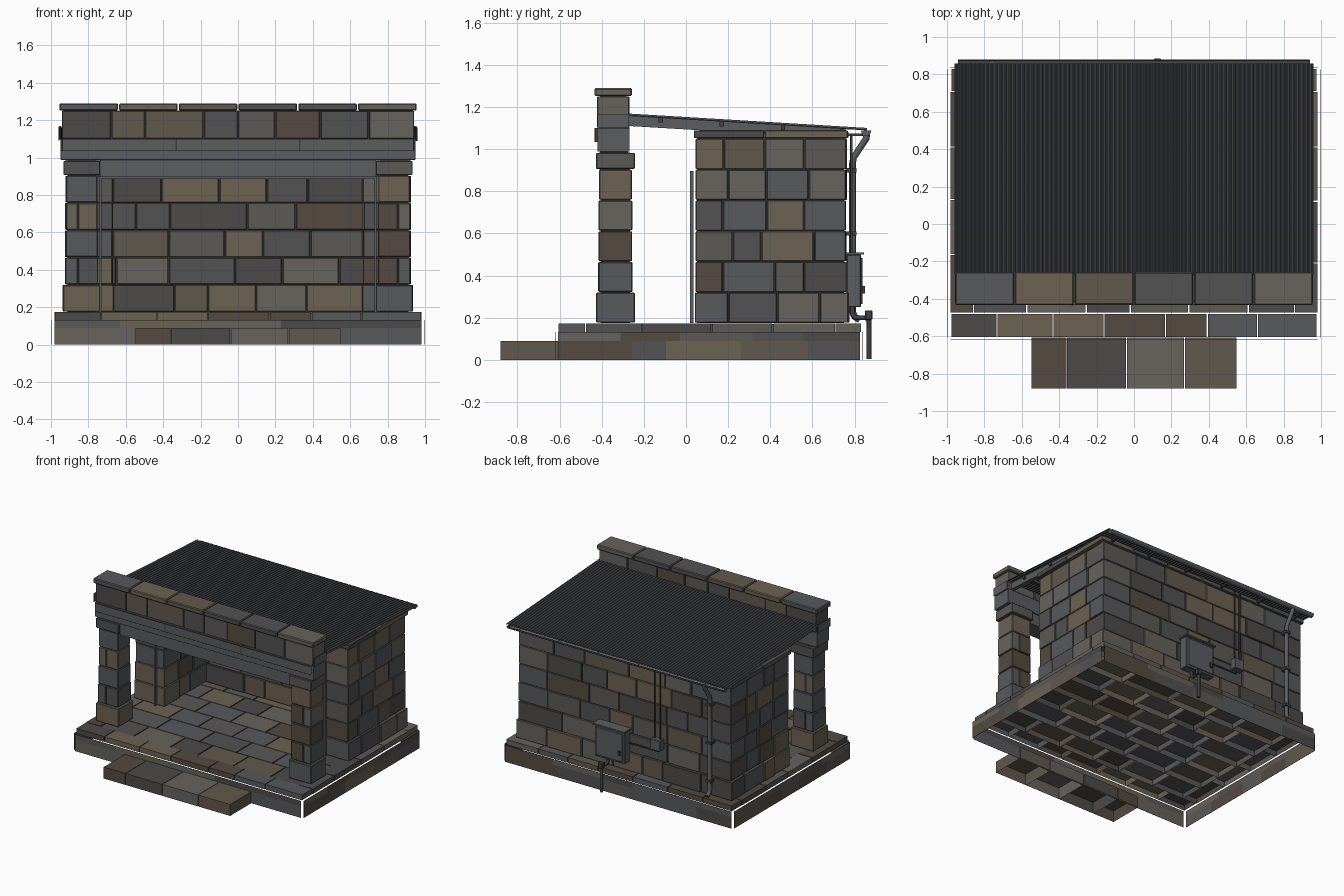
import bpy, bmesh, math, random
from mathutils import Vector

if "Cube" in bpy.data.objects:
    bpy.data.objects.remove(bpy.data.objects["Cube"])
random.seed(7)

def material(name, c):
    m = bpy.data.materials.new(name)
    m.diffuse_color = (*c, 1)
    m.use_nodes = True
    m.node_tree.nodes["Principled BSDF"].inputs["Base Color"].default_value = m.diffuse_color
    return m

STONE = [material("stone_%d" % i, c) for i, c in enumerate([
    (.12, .098, .075), (.105, .1, .093), (.075, .07, .065), (.095, .1, .108),
    (.155, .122, .088), (.09, .07, .052), (.135, .123, .108), (.085, .085, .085)])]
STEEL = material("steel", (.105, .11, .118))
ROOF = material("roof_metal", (.075, .08, .085))
DARK = material("dark_metal", (.05, .052, .055))
MORTAR = material("mortar", (.05, .046, .042))

class Part:
    """Collects boxes into one mesh object."""
    def __init__(self, name, mats):
        self.name, self.mats, self.bm = name, mats, bmesh.new()

    def box(self, x0, x1, y0, y1, z0, z1, open_bottom=False):
        v = [self.bm.verts.new((x, y, z)) for x in (x0, x1) for y in (y0, y1) for z in (z0, z1)]
        m = random.randrange(len(self.mats))
        faces = [(0, 1, 3, 2), (4, 6, 7, 5), (0, 4, 5, 1), (2, 3, 7, 6), (1, 5, 7, 3), (0, 2, 6, 4)]
        for f in faces[:5 if open_bottom else 6]:
            self.bm.faces.new([v[i] for i in f]).material_index = m

    def done(self, bevel=0):
        me = bpy.data.meshes.new(self.name)
        self.bm.to_mesh(me)
        self.bm.free()
        for m in self.mats:
            me.materials.append(m)
        ob = bpy.data.objects.new(self.name, me)
        bpy.context.collection.objects.link(ob)
        if bevel:
            b = ob.modifiers.new("bevel", 'BEVEL')
            b.width, b.segments = bevel, 1
        return ob

def block(name, mat, *dims, bevel=0):
    p = Part(name, [mat])
    p.box(*dims)
    return p.done(bevel)

def splits(a, b, w, jitter=.25):
    n = max(1, round((b - a) / w))
    cuts = [a] + [a + (b - a) * (i + random.uniform(-jitter, jitter)) / n for i in range(1, n)] + [b]
    return list(zip(cuts, cuts[1:]))

def row(p, axis, a, b, c, d, z0, z1, w, gap=.003, rough=.004, jitter=.25, open_bottom=False):
    """Row of stones along an axis from a to b, between c and d across it."""
    for s, e in splits(a, b, w, jitter):
        r, q = random.uniform(-rough, rough), random.uniform(-rough, rough)
        along, across = (s + gap, e - gap), (c + r, d + q)
        xy = along + across if axis == 'x' else across + along
        p.box(*xy, z0 + gap * .6, z1 - gap * .6, open_bottom)

def pipe(name, mat, pts, r):
    cu = bpy.data.curves.new(name, 'CURVE')
    cu.dimensions = '3D'
    cu.bevel_depth, cu.bevel_resolution, cu.use_fill_caps = r, 2, True
    s = cu.splines.new('POLY')
    s.points.add(len(pts) - 1)
    for q, c in zip(s.points, pts):
        q.co = (*c, 1)
    cu.materials.append(mat)
    ob = bpy.data.objects.new(name, cu)
    bpy.context.collection.objects.link(ob)

# step in front of the platform
p = Part("front_step", STONE)
for a, b in ((-.55, -.36), (-.36, -.04), (-.04, .27), (.27, .55)):
    p.box(a + .002, b - .002, -.88, -.608, 0, .09, True)
p.done()

# thin facing sheets around the platform
p = Part("platform_facing", STONE)
for z0, z1 in ((0, .09), (.09, .132)):
    for y in (-.618, .838):
        row(p, 'x', -.98, .98, y - .001, y + .001, z0, z1, .36, 0, 0)
    for x in (-.995, .995):
        row(p, 'y', -.608, .825, x - .001, x + .001, z0, z1, .28, 0, 0)
p.done()

# platform edge stones and floor slabs
p = Part("platform_edge", STONE)
for y0, y1 in ((-.605, -.48), (.71, .83)):
    row(p, 'x', -.98, .98, y0, y1, .13, .175, .3, .003, 0, .15, True)
for x0, x1 in ((-.98, -.86), (.86, .98)):
    row(p, 'y', -.477, .71, x0, x1, .13, .175, .27, .003, 0, .1, True)
p.done()
p = Part("floor_slabs", STONE)
for i, (y0, y1) in enumerate(splits(-.477, .71, .2, 0)):
    row(p, 'x', -.86, .86, y0 + .003, y1 - .003, .125, .172, .32 if i % 2 else .28, .004, 0, .2, True)
p.done()

# three stone walls in six courses, corners interlocked
courses = [.175 + i * .1458 for i in range(7)]
side, back = Part("side_walls", STONE), Part("back_wall", STONE)
for i in range(6):
    z0, z1 = courses[i], courses[i + 1]
    g = .012 if i == 0 else 0
    long_side = i % 2 == 0
    for s in (-1, 1):
        x0, x1 = sorted((s * .67, s * (.922 + g)))
        row(side, 'y', .043 - g / 3, .76 + g if long_side else .56, x0, x1, z0, z1, .2)
    bx = .67 if long_side else .922
    row(back, 'x', -bx, bx, .56, .76 + g, z0, z1, .29)
side.done(.003)
back.done(.003)
p = Part("wall_mortar", [MORTAR])
for s in (-1, 1):
    p.box(*sorted((s * .68, s * .912)), .052, .75, .175, 1.055)
p.box(-.68, .68, .57, .75, .175, 1.055)
p.done()

# flat cap stones on the walls
p = Part("wall_cap", STONE)
for x0, x1 in ((-.94, -.65), (.65, .94)):
    row(p, 'y', .035, .77, x0, x1, 1.052, 1.09, .37, .002, 0, .1)
row(p, 'x', -.65, .65, .54, .77, 1.052, 1.085, .35, .002, 0, .1)
p.done(.003)

# front pillars with wider foot and capital
for s, side_name in ((-1, "left"), (1, "right")):
    p = Part(side_name + "_pillar", STONE)
    levels = courses[:6] + [.985]
    for i in range(6):
        e = .012 if i in (0, 5) else random.uniform(-.003, .002)
        cx, hx, hy = s * .835, .086 + e, .08 + e
        z0, z1 = levels[i] + .002, levels[i + 1] - .002
        if i in (1, 3):
            cut = cx + s * .02
            p.box(cx - hx, cut - .002, -.335 - hy, -.335 + hy, z0, z1)
            p.box(cut + .002, cx + hx, -.335 - hy, -.335 + hy, z0, z1)
        else:
            p.box(cx - hx, cx + hx, -.335 - hy, -.335 + hy, z0, z1)
    p.done(.004)
    block(side_name + "_pillar_core", MORTAR, s * .835 - .075, s * .835 + .075, -.405, -.265, .175, .985)
    # slim frame post at the room opening and lintel end plate
    block(side_name + "_frame_post", STEEL, s * .735 - .006, s * .735 + .006, .02, .036, .175, .895)
    block(side_name + "_end_plate", STEEL, *sorted((s * .952, s * .957)), -.42, -.27, 1.1, 1.165)
block("frame_head", STEEL, -.741, .741, .02, .036, .885, .897)

# lintel over the opening
p = Part("lintel", [STEEL])
p.box(-.948, .948, -.42, -.268, .988, 1.1)
p.box(-.738, .738, -.41, -.275, .895, .988)
p.box(-.94, .94, -.432, -.43, 1.035, 1.1)
p.done(.002)
p = Part("lintel_seams", [DARK])
for x in (-.33, .33):
    p.box(x - .004, x + .004, -.4345, -.4, 1.035, 1.1)
p.done()

# parapet and coping
p = Part("parapet", STONE)
row(p, 'x', -.945, .945, -.418, -.272, 1.1, 1.252, .25)
p.done(.003)
block("parapet_mortar", MORTAR, -.935, .935, -.408, -.282, 1.1, 1.252)
p = Part("coping", STONE)
row(p, 'x', -.958, .958, -.433, -.257, 1.25, 1.292, .32, .003, .001, 0)
p.done(.006)

# corrugated roof sheet sloping to the back
bm = bmesh.new()
n, half, prev = 80, .96, None
for i in range(n * 4 + 1):
    x = -half + 2 * half * i / (n * 4)
    h = .004 if i % 4 in (1, 2) else -.004
    cur = [bm.verts.new((x, y, z + h)) for y, z in ((-.27, 1.165), (.858, 1.097))]
    if prev:
        bm.faces.new((prev[0], cur[0], cur[1], prev[1]))
    prev = cur
me = bpy.data.meshes.new("roof_sheet")
bm.to_mesh(me)
bm.free()
me.materials.append(ROOF)
roof = bpy.data.objects.new("roof_sheet", me)
bpy.context.collection.objects.link(roof)
sol = roof.modifiers.new("thickness", 'SOLIDIFY')
sol.thickness = .004

# rafters and cross purlins under the roof
p = Part("rafters", [STEEL])
for x in (-.9, -.45, 0, .45, .9):
    p.box(x - .015, x + .015, -.27, .76, -.055, -.006)
for v in p.bm.verts:
    v.co.z += 1.165 - .0603 * (v.co.y + .27)
p.done()
p = Part("purlins", [DARK])
for y in (-.12, .17, .46, .74):
    z = 1.165 - .0603 * (y + .27)
    p.box(-.93, .93, y - .01, y + .01, z - .03, z - .006)
p.done()

# back gutter (half round trough), brackets and downpipe
bm = bmesh.new()
arc = [(.855 + .022 * math.cos(a), 1.088 + .022 * math.sin(a))
       for a in [math.pi + i * math.pi / 8 for i in range(9)]]
rows = [[bm.verts.new((x, y, z)) for y, z in arc] for x in (-.94, .94)]
for i in range(8):
    bm.faces.new((rows[0][i], rows[1][i], rows[1][i + 1], rows[0][i + 1]))
for r in rows:
    bm.faces.new(r)
me = bpy.data.meshes.new("gutter")
bm.to_mesh(me)
bm.free()
me.materials.append(STEEL)
gutter = bpy.data.objects.new("gutter", me)
bpy.context.collection.objects.link(gutter)
gutter.modifiers.new("thickness", 'SOLIDIFY').thickness = .003
p = Part("gutter_brackets", [DARK])
for i in range(6):
    x = -.85 + i * .34
    p.box(x - .008, x + .008, .765, .84, 1.062, 1.074)
p.done()
pipe("downpipe", STEEL, [(-.76, .858, 1.075), (-.76, .855, 1.05), (-.76, .795, .96), (-.76, .79, .93),
                         (-.76, .79, .23), (-.76, .8, .205), (-.76, .825, .19)], .016)
p = Part("pipe_clamps", [DARK])
for z in (.3, .6, .9):
    p.box(-.782, -.738, .758, .81, z - .01, z + .01)
p.done()

# electrical cabinet with door, latch and ground conduit
block("cabinet", STEEL, -.05, .21, .762, .83, .25, .5, bevel=.004)
block("cabinet_door", STEEL, -.035, .195, .83, .838, .265, .485, bevel=.003)
block("cabinet_lid", STEEL, -.058, .218, .76, .845, .5, .51)
block("cabinet_latch", DARK, -.02, .0, .838, .85, .315, .35)
pipe("ground_conduit", DARK, [(.125, .79, .25), (.125, .79, .215), (.125, .805, .2), (.125, .855, .2),
                              (.125, .868, .185), (.125, .868, .005)], .012)
block("conduit_collar", DARK, .105, .145, .85, .884, .19, .235, bevel=.004)

# junction box with cable up to the eaves
block("junction_box", STEEL, -.345, -.26, .762, .815, .42, .505, bevel=.004)
for x in (-.325, -.28):
    pipe("cable", DARK, [(x, .785, .5), (x, .785, 1.07)], .006)
pipe("link_cable", DARK, [(-.05, .775, .4), (-.3, .775, .4), (-.3, .775, .43)], .006)
